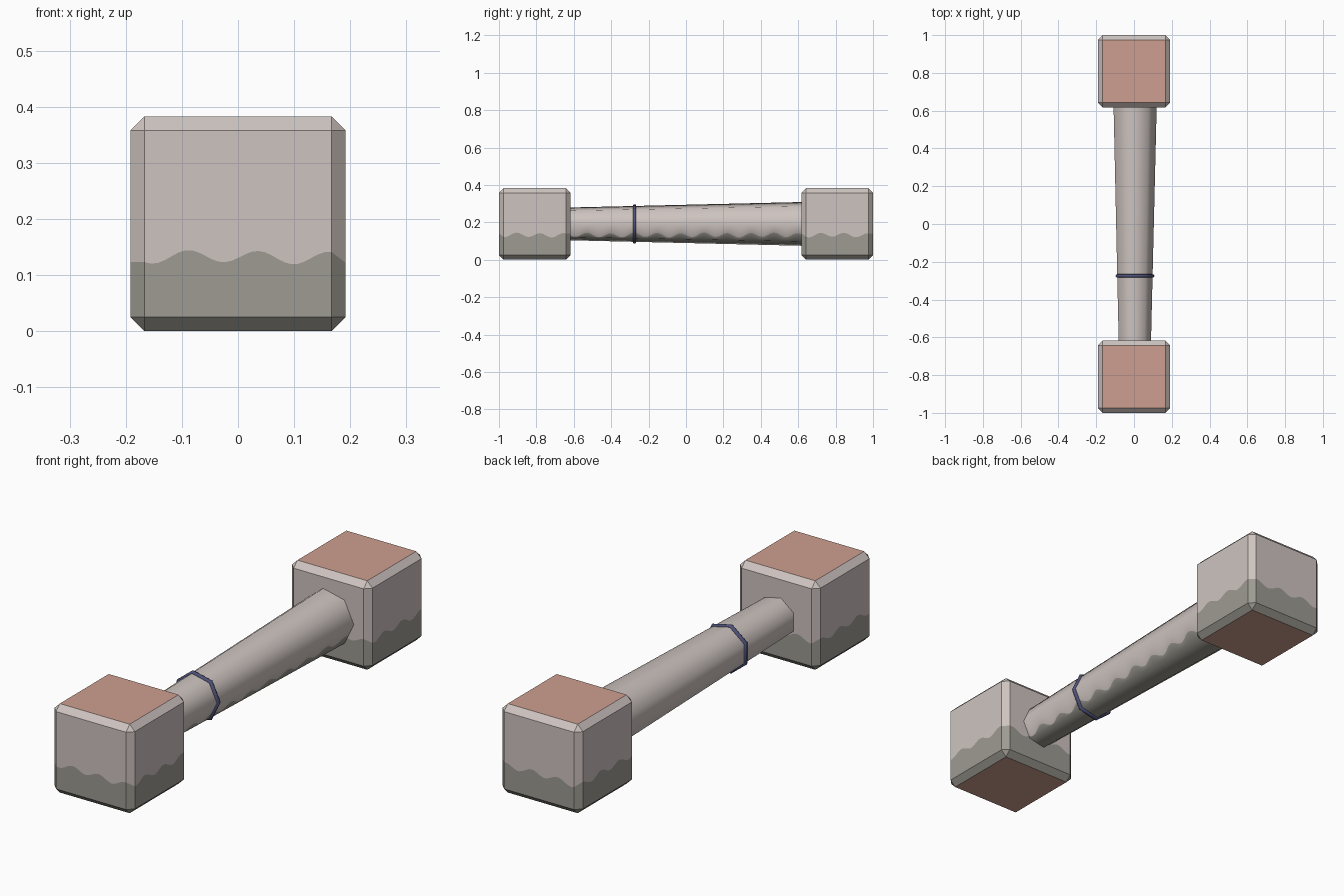
import bpy, bmesh, math
from mathutils import Vector

if "Cube" in bpy.data.objects:
    bpy.data.objects.remove(bpy.data.objects["Cube"])

H = 0.383          # block size
CZ = H / 2         # shaft height
DIRT = 0.132       # mean height of the dirt line


def material(name, rgb):
    m = bpy.data.materials.new(name)
    lin = [((c / 255 + 0.055) / 1.055) ** 2.4 for c in rgb]
    m.diffuse_color = (*lin, 1)
    m.use_nodes = True
    m.node_tree.nodes["Principled BSDF"].inputs["Base Color"].default_value = m.diffuse_color
    return m


grey = material("pale stone", (206, 196, 192))
dirt = material("mossy grey", (157, 155, 146))
clay = material("clay", (206, 159, 144))
navy = material("navy", (78, 81, 120))


def wave(t):
    p = 2 * math.pi * (t + 0.12) / 0.125
    return DIRT + 0.011 * math.sin(p) + 0.002 * math.sin(p * 0.37)


def finish(bm, name, mats):
    bmesh.ops.recalc_face_normals(bm, faces=bm.faces)
    me = bpy.data.meshes.new(name)
    bm.to_mesh(me)
    bm.free()
    for m in mats:
        me.materials.append(m)
    ob = bpy.data.objects.new(name, me)
    bpy.context.collection.objects.link(ob)
    return ob


def smooth(ob, angle):
    bpy.context.view_layer.objects.active = ob
    ob.select_set(True)
    bpy.ops.object.shade_smooth_by_angle(angle=math.radians(angle))
    ob.select_set(False)


# Chamfered end block with a wavy dirt line round its walls
def block(name, cy):
    bm = bmesh.new()
    bmesh.ops.create_cube(bm, size=H)
    bmesh.ops.translate(bm, verts=bm.verts, vec=(0, cy, CZ))
    bmesh.ops.bevel(bm, geom=bm.edges[:], offset=0.025, segments=1, affect='EDGES')

    def cut(co, no):
        bm.normal_update()
        walls = [f for f in bm.faces if abs(f.normal.z) < 0.1]
        geom = set(walls)
        for f in walls:
            geom.update(f.edges)
            geom.update(f.verts)
        bmesh.ops.bisect_plane(bm, geom=list(geom), plane_co=co, plane_no=no)

    cut((0, 0, DIRT), (0, 0, 1))
    n = 28
    for i in range(1, n):
        d = -H / 2 + 0.025 + (H - 0.05) * i / n
        cut((d, 0, 0), (1, 0, 0))
        cut((0, cy + d, 0), (0, 1, 0))
    bm.normal_update()
    for f in bm.faces:
        if abs(f.normal.z) > 0.9:
            f.material_index = 2
        elif f.calc_center_median().z < DIRT:
            f.material_index = 1
    for v in bm.verts:
        if abs(v.co.z - DIRT) < 1e-4:
            v.co.z = wave(v.co.x + v.co.y)
    finish(bm, name, (grey, dirt, clay))


block("front_block", -1 + H / 2)
block("back_block", 1 - H / 2)


def radius(y):
    return 0.105 + 0.015 * y / 0.62


def corner(k, r, y):
    a = 2 * math.pi * k / 7
    return Vector((r * math.cos(a), y, CZ + r * math.sin(a)))


# Tapered seven-sided shaft; two extra points per section follow the dirt line
def shaft():
    bm = bmesh.new()
    n = 110
    rings = []
    for i in range(n + 1):
        y = -0.63 + 1.26 * i / n
        pts = [corner(k, radius(y), y) for k in range(7)]

        def on_line(a, b, z):
            t = min(0.97, max(0.03, (z - a.z) / (b.z - a.z)))
            return a.lerp(b, t)
        left = on_line(pts[4], pts[5], wave(y))
        right = on_line(pts[0], pts[6], wave(y + 0.19))
        loop = pts[:5] + [left] + pts[5:] + [right]
        rings.append([bm.verts.new(p) for p in loop])
    for a, b in zip(rings, rings[1:]):
        for k in range(9):
            f = bm.faces.new((a[k], a[(k + 1) % 9], b[(k + 1) % 9], b[k]))
            f.material_index = 1 if 5 <= k <= 7 else 0
    bm.faces.new(rings[0])
    bm.faces.new(rings[-1])
    return finish(bm, "shaft", (grey, dirt))


smooth(shaft(), 60)


# Thin seven-sided band round the shaft
def band():
    bm = bmesh.new()
    s = 8
    rings = []
    for k in range(7):
        ring = []
        for j in range(s):
            b = 2 * math.pi * j / s
            ring.append(bm.verts.new(corner(k, 0.099 + 0.009 * math.cos(b),
                                            -0.275 + 0.009 * math.sin(b))))
        rings.append(ring)
    for k in range(7):
        a, b = rings[k], rings[(k + 1) % 7]
        for j in range(s):
            bm.faces.new((a[j], a[(j + 1) % s], b[(j + 1) % s], b[j]))
    return finish(bm, "band", (navy,))


smooth(band(), 50)
